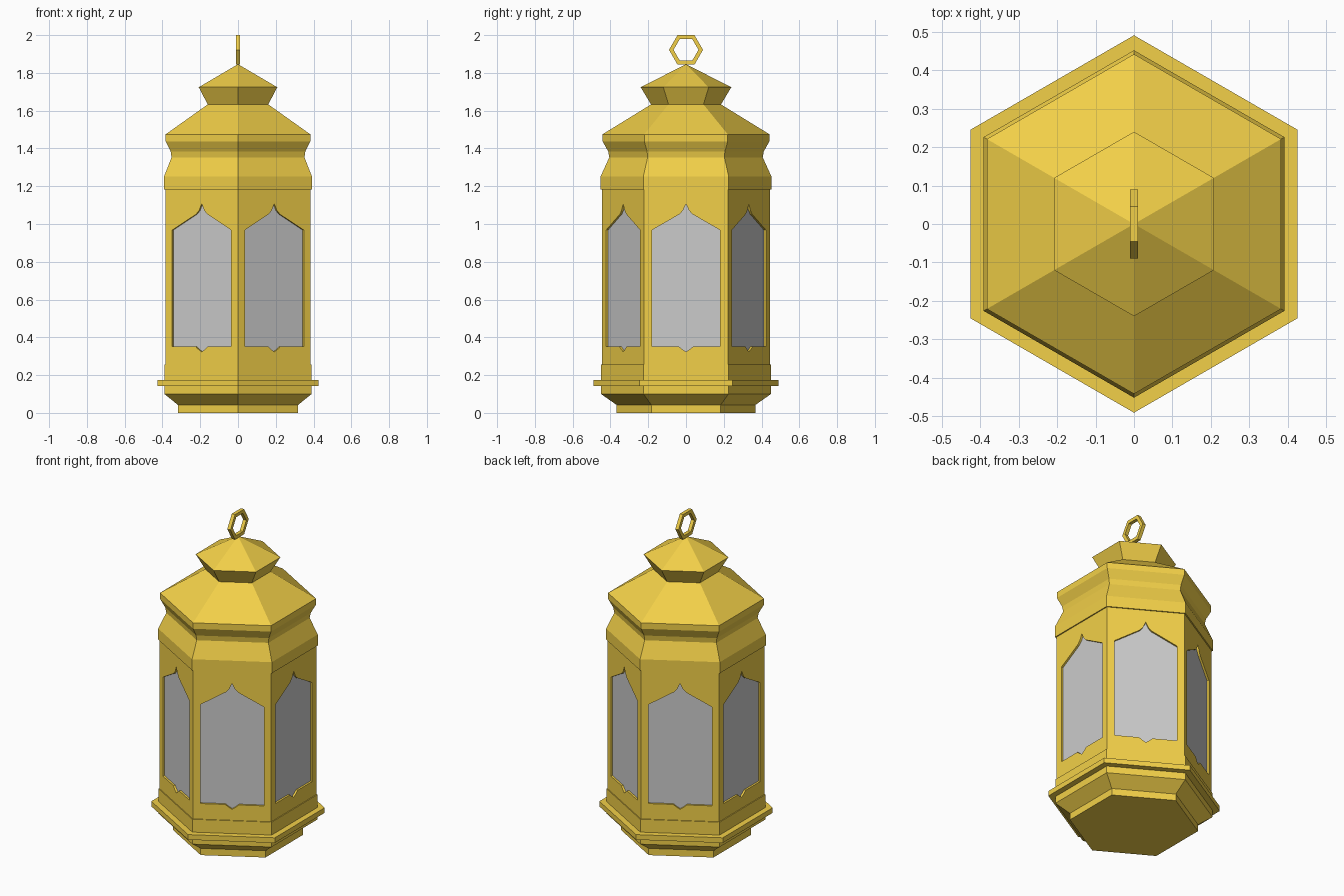
import bpy, bmesh, math
from mathutils import Vector, Matrix

if "Cube" in bpy.data.objects:
    bpy.data.objects.remove(bpy.data.objects["Cube"])

gold = bpy.data.materials.new("gold")
gold.diffuse_color = (0.89, 0.63, 0.065, 1)
gold.use_nodes = True
gold.node_tree.nodes["Principled BSDF"].inputs["Base Color"].default_value = gold.diffuse_color


def finish(name, bm, mat=None):
    bmesh.ops.remove_doubles(bm, verts=bm.verts, dist=1e-5)
    me = bpy.data.meshes.new(name)
    bm.to_mesh(me)
    bm.free()
    ob = bpy.data.objects.new(name, me)
    bpy.context.collection.objects.link(ob)
    if mat:
        me.materials.append(mat)
    return ob


def hex_lathe(name, profile, mat=gold):
    """Six-sided solid from (corner radius, height) pairs, corners on the y axis."""
    bm = bmesh.new()
    rings = []
    for r, z in profile:
        if r == 0:
            rings.append([bm.verts.new((0, 0, z))] * 6)
        else:
            rings.append([bm.verts.new((r * math.cos(math.radians(90 + 60 * i)),
                                        r * math.sin(math.radians(90 + 60 * i)), z))
                          for i in range(6)])
    for a, b in zip(rings, rings[1:]):
        for i in range(6):
            j = (i + 1) % 6
            loop = list(dict.fromkeys((a[i], a[j], b[j], b[i])))
            bm.faces.new(loop)
    for ring in (rings[0], rings[-1]):
        if len(set(ring)) == 6:
            bm.faces.new(ring)
    bmesh.ops.recalc_face_normals(bm, faces=bm.faces)
    return finish(name, bm, mat)


# Stepped base and its projecting plate
hex_lathe("base", [(0.367, 0), (0.367, 0.042), (0.45, 0.10), (0.45, 0.255)])
hex_lathe("base_plate", [(0.491, 0.143), (0.491, 0.175)])

# Collar, waisted cornice and hipped roof
hex_lathe("roof", [(0.452, 1.183), (0.452, 1.252), (0.406, 1.353), (0.412, 1.385),
                   (0.442, 1.438), (0.442, 1.475), (0.185, 1.633)])
hex_lathe("roof_cap", [(0.185, 1.633), (0.24, 1.724), (0, 1.846)])

# Body: six walls with ogee windows and recessed panes
R, Z0, Z1, DEPTH = 0.444, 0.25, 1.19, 0.012
APO = R * math.cos(math.pi / 6)
half = [(0, 0.323), (0.025, 0.34), (0.038, 0.352), (0.18, 0.352), (0.18, 0.968),
        (0.034, 1.052), (0.016, 1.072), (0, 1.107)]
window = half + [(-y, z) for y, z in half[-2:0:-1]]
border = [(-R / 2, Z0), (R / 2, Z0), (R / 2, Z1), (-R / 2, Z1)]

walls, panes = bmesh.new(), bmesh.new()
for k in range(6):
    turn = Matrix.Rotation(math.radians(60 * k), 3, 'Z')
    out = turn @ Vector((1, 0, 0))

    def ring(bm, pts, x):
        return [bm.verts.new(turn @ Vector((x, y, z))) for y, z in pts]

    def loop_edges(bm, vs):
        return [bm.edges.new((vs[i], vs[(i + 1) % len(vs)])) for i in range(len(vs))]

    outer, hole, back = ring(walls, border, APO), ring(walls, window, APO), ring(walls, window, APO - DEPTH)
    edges = loop_edges(walls, outer) + loop_edges(walls, hole)
    filled = bmesh.ops.triangle_fill(walls, edges=edges, use_beauty=True, normal=out)
    for f in filled["geom"]:
        if isinstance(f, bmesh.types.BMFace):
            f.normal_update()
            if f.normal.dot(out) < 0:
                f.normal_flip()
    n = len(hole)
    for i in range(n):
        j = (i + 1) % n
        walls.faces.new((hole[j], hole[i], back[i], back[j]))
    panes.faces.new(ring(panes, window, APO - DEPTH))
bmesh.ops.recalc_face_normals(walls, faces=walls.faces)
finish("body_walls", walls, gold)
finish("window_panes", panes)

# Hexagonal hanging ring, standing in the yz plane
bm = bmesh.new()
loops = []
for r, x in ((0.09, -0.011), (0.09, 0.011), (0.066, 0.011), (0.066, -0.011)):
    loops.append([bm.verts.new((x, r * math.cos(math.radians(60 * i)),
                                1.922 + r * math.sin(math.radians(60 * i)))) for i in range(6)])
for a, b in zip(loops, loops[1:] + loops[:1]):
    for i in range(6):
        j = (i + 1) % 6
        bm.faces.new((a[i], a[j], b[j], b[i]))
bmesh.ops.recalc_face_normals(bm, faces=bm.faces)
finish("hanging_ring", bm, gold)
